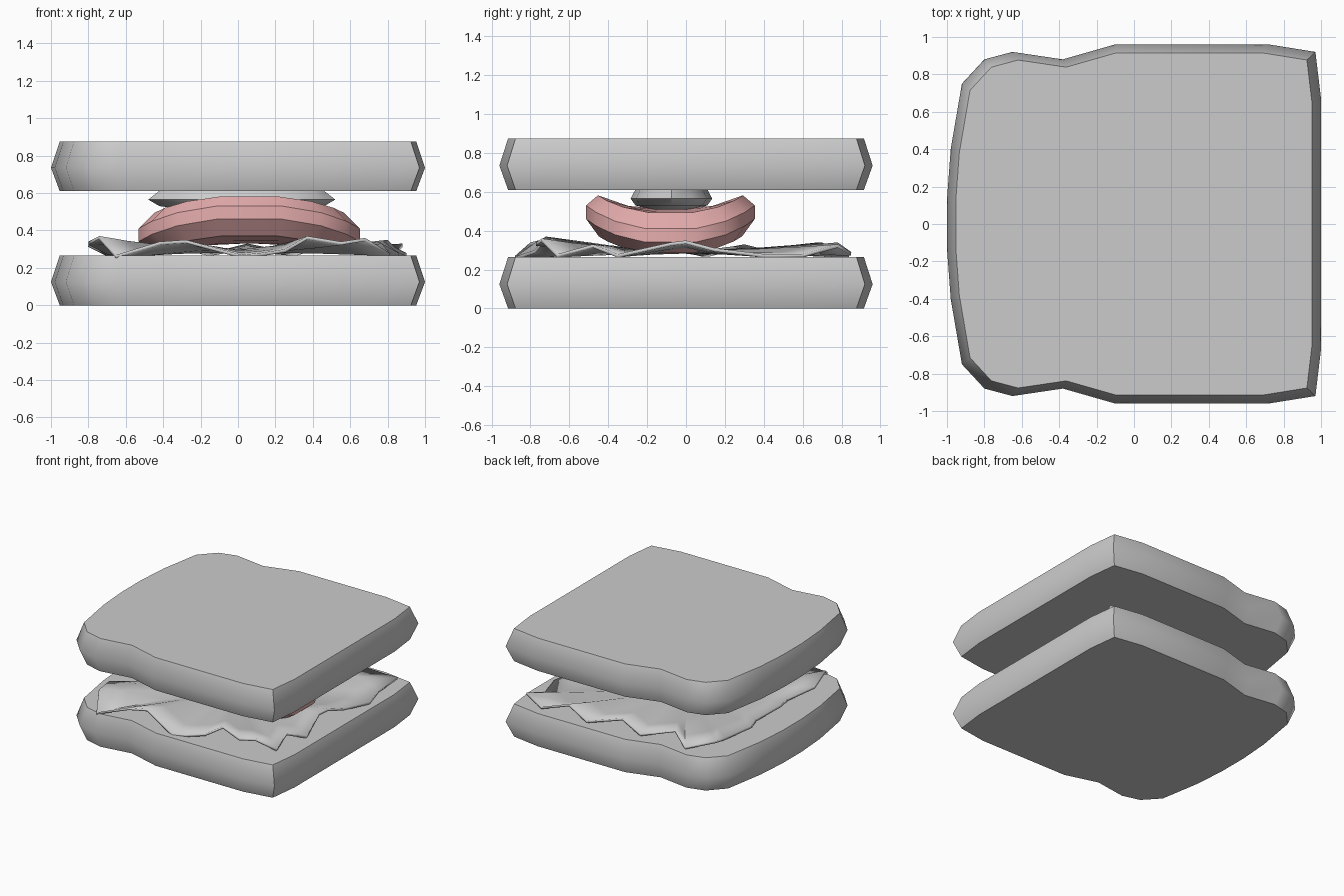
import bpy
import bmesh
from math import cos, sin, tau, radians, copysign

old = bpy.data.objects.get("Cube")
if old:
    bpy.data.objects.remove(old, do_unlink=True)


def make_material(name, rgb):
    mat = bpy.data.materials.new(name)
    mat.use_nodes = True
    colour = (*rgb, 1)
    mat.diffuse_color = colour
    mat.node_tree.nodes["Principled BSDF"].inputs["Base Color"].default_value = colour
    return mat


pale_grey = make_material("pale grey", (0.6, 0.6, 0.6))
meat_pink = make_material("meat pink", (0.8, 0.42, 0.42))


def loft(name, loops, material, angle, cap_start=True):
    """Skin a stack of equal-length loops, listed bottom to top."""
    bm = bmesh.new()
    rings = [[bm.verts.new(p) for p in loop] for loop in loops]
    count = len(rings[0])
    for low, high in zip(rings, rings[1:]):
        for i in range(count):
            j = (i + 1) % count
            bm.faces.new((low[i], low[j], high[j], high[i]))
    if cap_start:
        bm.faces.new(rings[0][::-1])
    bm.faces.new(rings[-1])
    bmesh.ops.recalc_face_normals(bm, faces=bm.faces)
    mesh = bpy.data.meshes.new(name)
    bm.to_mesh(mesh)
    bm.free()
    mesh.materials.append(material)
    obj = bpy.data.objects.new(name, mesh)
    bpy.context.collection.objects.link(obj)
    bpy.ops.object.select_all(action='DESELECT')
    obj.select_set(True)
    bpy.context.view_layer.objects.active = obj
    bpy.ops.object.shade_smooth_by_angle(angle=radians(angle))
    return obj


# Bread slices: half outline mirrored across y, with a pointed crust
half = [(1, 0.67), (0.97, 0.92), (0.72, 0.96), (-0.1, 0.96), (-0.38, 0.88),
        (-0.65, 0.92), (-0.8, 0.88), (-0.92, 0.75), (-0.98, 0.4), (-1, 0.13)]
outline = half + [(x, -y) for x, y in reversed(half)]


def bread(name, base):
    levels = [(0.953, 0), (1, 0.125), (0.953, 0.265)]
    loops = [[(x * s, y * s, base + z) for x, y in outline] for s, z in levels]
    loft(name, loops, pale_grey, 50)


bread("bottom_bread", 0)
bread("top_bread", 0.61)

# Lettuce: ragged wavy rim joined to a flatter middle, listed anticlockwise
front_rim = [(-0.65, -0.88, 0.27), (-0.42, -0.8, 0.34), (-0.28, -0.76, 0.35),
             (0.02, -0.87, 0.27), (0.12, -0.84, 0.28), (0.25, -0.78, 0.3),
             (0.37, -0.72, 0.37), (0.55, -0.77, 0.34), (0.68, -0.74, 0.36)]
right_rim = [(0.81, -0.66, 0.28), (0.77, -0.48, 0.33), (0.86, -0.35, 0.28),
             (0.78, -0.08, 0.34), (0.8, 0, 0.35), (0.84, 0.15, 0.31),
             (0.9, 0.4, 0.28), (0.84, 0.6, 0.28), (0.88, 0.78, 0.33)]
back_rim = [(0.7, 0.85, 0.29), (0.5, 0.78, 0.34), (0.3, 0.84, 0.28),
            (0.05, 0.74, 0.33), (-0.15, 0.8, 0.28), (-0.4, 0.7, 0.34),
            (-0.55, 0.8, 0.28), (-0.75, 0.68, 0.34)]
left_rim = [(-0.7, 0.5, 0.28), (-0.8, 0.3, 0.33), (-0.7, 0.1, 0.28),
            (-0.78, -0.1, 0.34), (-0.7, -0.3, 0.29), (-0.8, -0.5, 0.34),
            (-0.74, -0.72, 0.37)]
rim = front_rim + right_rim + back_rim + left_rim
middle = 0.3
lettuce_loops = [[(x * s, y * s, middle + (z - middle) * s ** 2) for x, y, z in rim]
                 for s in (1, 0.8, 0.5, 0.1)]
lettuce = loft("lettuce", lettuce_loops, pale_grey, 40, cap_start=False)
skin = lettuce.modifiers.new("leaf thickness", 'SOLIDIFY')
skin.thickness = 0.018


def rounded(angle, power):
    """Point on a rounded square of radius one."""
    return [copysign(abs(f(angle)) ** power, f(angle)) for f in (cos, sin)]


# Meat: thick saddle-shaped slice, arched along x and cupped along y
def meat_loop(scale, lift):
    loop = []
    for i in range(16):
        u, v = rounded(tau * (i + 0.5) / 16, 0.75)
        x, y = 0.6 * u * scale, 0.44 * v * scale
        z = 0.41 - 0.16 * x * x + 0.4 * y * y + lift
        loop.append((x + 0.06, y - 0.08, z))
    return loop


meat_levels = [(0.05, -0.08), (0.5, -0.08), (0.85, -0.09), (1, -0.02), (1, 0.05),
               (0.86, 0.12), (0.5, 0.1), (0.05, 0.1)]
loft("meat_slice", [meat_loop(s, dz) for s, dz in meat_levels], meat_pink, 35)

# Small slice tucked between the meat and the top bread
slice_levels = [(0.55, 0.51), (0.88, 0.53), (1, 0.565), (0.88, 0.612)]
loft("small_slice",
     [[(0.02 + 0.5 * s * cos(tau * i / 12), -0.075 + 0.21 * s * sin(tau * i / 12), z)
       for i in range(12)] for s, z in slice_levels], pale_grey, 35)
